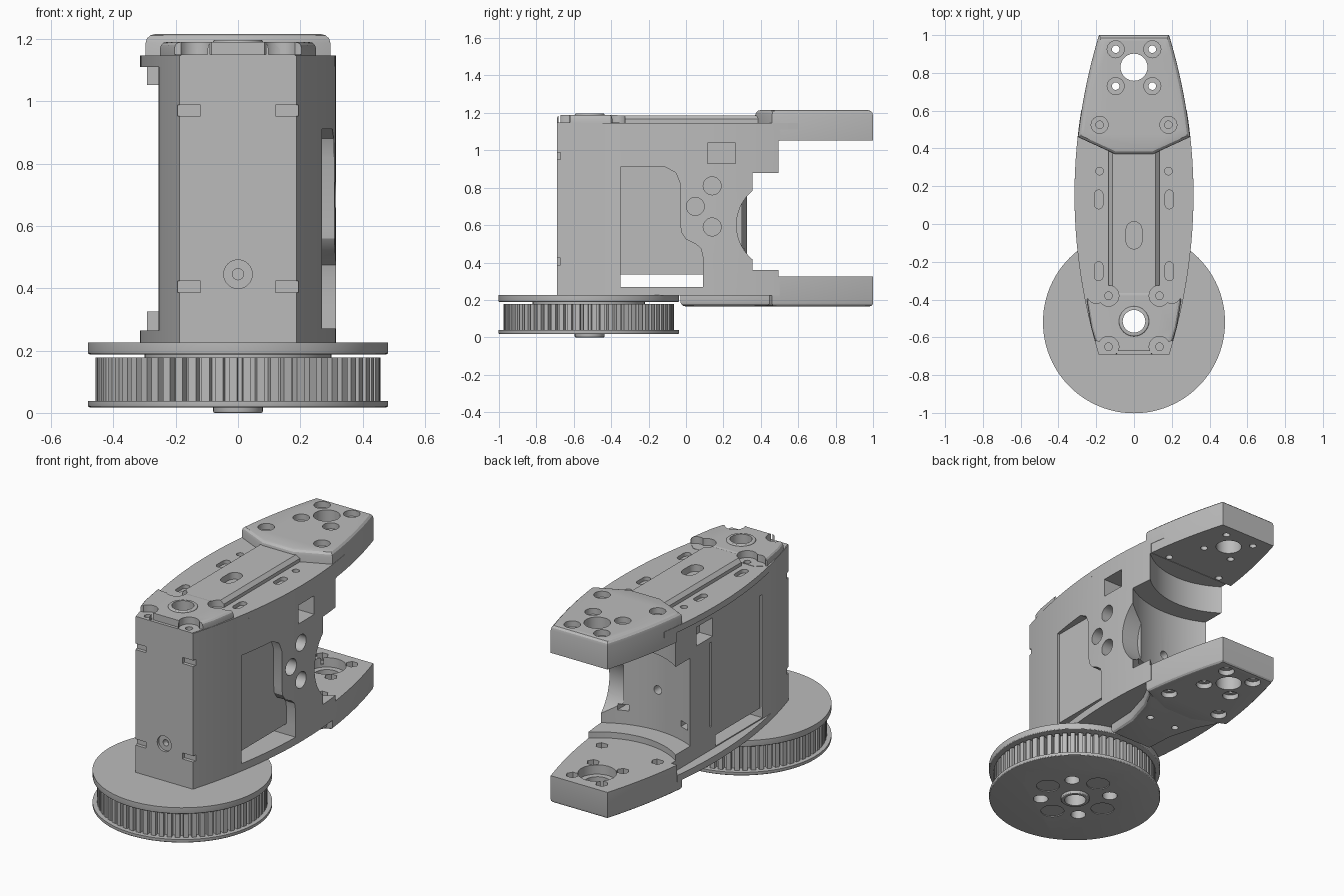
import bpy, bmesh, math
from mathutils import Matrix, Vector

if "Cube" in bpy.data.objects:
    bpy.data.objects.remove(bpy.data.objects["Cube"], do_unlink=True)

grey = bpy.data.materials.new("plain grey")
grey.use_nodes = True
grey.diffuse_color = (0.5, 0.5, 0.5, 1)
grey.node_tree.nodes["Principled BSDF"].inputs["Base Color"].default_value = (0.5, 0.5, 0.5, 1)

AXLE = -0.515   # y of the pulley axle
JOINT = 0.83    # y of the rear joint


def lens(y):
    """Half width of the arched side outline."""
    return 0.315 - (y - 0.155) ** 2 / 5.6


def lens_poly(y0, y1, flat=1.0, n=28):
    ys = [y0 + (y1 - y0) * i / n for i in range(n + 1)]
    right = [(lens(y), y) for y in ys]
    left = [(-min(lens(y), flat), y) for y in reversed(ys)]
    return right + left


def mirrored(pts):
    return pts + [(-x, y) for x, y in reversed(pts)]


def prism(name, pts, z0, z1, bevel=0, bevel_z=None, segments=3, axis="Z"):
    """Extruded outline; bevels the edges lying at height bevel_z."""
    bm = bmesh.new()
    face = bm.faces.new([bm.verts.new((x, y, z0)) for x, y in pts])
    ext = bmesh.ops.extrude_face_region(bm, geom=[face])
    up = [v for v in ext["geom"] if isinstance(v, bmesh.types.BMVert)]
    bmesh.ops.translate(bm, verts=up, vec=(0, 0, z1 - z0))
    bmesh.ops.recalc_face_normals(bm, faces=bm.faces)
    if bevel:
        rim = [e for e in bm.edges if all(abs(v.co.z - bevel_z) < 1e-5 for v in e.verts)]
        bmesh.ops.bevel(bm, geom=rim, offset=bevel, segments=segments, profile=0.5,
                        affect="EDGES", clamp_overlap=True)
    if axis == "X":   # outline given in (y, z), extruded along x
        bm.transform(Matrix(((0, 0, 1, 0), (1, 0, 0, 0), (0, 1, 0, 0), (0, 0, 0, 1))))
    elif axis == "Y":  # outline given in (z, x), extruded along y
        bm.transform(Matrix(((0, 1, 0, 0), (0, 0, 1, 0), (1, 0, 0, 0), (0, 0, 0, 1))))
    me = bpy.data.meshes.new(name)
    bm.to_mesh(me)
    bm.free()
    me.materials.append(grey)
    ob = bpy.data.objects.new(name, me)
    bpy.context.collection.objects.link(ob)
    return ob


def circle(x, y, r, n=32):
    return [(x + r * math.cos(2 * math.pi * i / n), y + r * math.sin(2 * math.pi * i / n))
            for i in range(n)]


def slot(x, y, w, h, n=8):
    """Upright rounded slot outline."""
    r, s = w / 2, (h - w) / 2
    a = [math.pi * i / n for i in range(n + 1)]
    return ([(x + r * math.cos(t), y + s + r * math.sin(t)) for t in a] +
            [(x - r * math.cos(t), y - s - r * math.sin(t)) for t in a])


def rect(x0, x1, y0, y1):
    return [(x0, y0), (x1, y0), (x1, y1), (x0, y1)]


def carve(ob, cuts):
    """Subtract each (outline, start, end, axis) from the object."""
    cutters = []
    for pts, a, b, axis in cuts:
        c = prism("cutter", pts, a, b, axis=axis)
        c.hide_render = True
        m = ob.modifiers.new("cut", "BOOLEAN")
        m.operation, m.solver, m.object = "DIFFERENCE", "EXACT", c
        cutters.append(c)
    dg = bpy.context.evaluated_depsgraph_get()
    dg.update()
    me = bpy.data.meshes.new_from_object(ob.evaluated_get(dg))
    ob.modifiers.clear()
    ob.data = me
    for c in cutters:
        bpy.data.objects.remove(c, do_unlink=True)


def drill(spots, r, z0, z1, n=24):
    return [(circle(x, y, r, n), z0, z1, "Z") for x, y in spots]


bore = drill([(0, AXLE)], 0.06, -0.1, 1.4)
joint_hole = drill([(0, JOINT)], 0.072, -0.1, 1.4)
boss_screws = [(s * x, y) for s in (-1, 1) for x, y in ((0.097, 0.925), (0.097, 0.73), (0.182, 0.525))]
front_screws = [(s * 0.135, y) for s in (-1, 1) for y in (-0.38, -0.65)]

# Main housing: arched on its left, flat on its right, hollowed behind for the joint
body = prism("housing", lens_poly(-0.69, 0.5, 0.255), 0.262, 1.112)
pocket = [(-0.35, 0.33), (0.09, 0.33), (0.09, 0.43), (0.08, 0.475), (0.05, 0.5), (0, 0.525),
          (-0.025, 0.56), (-0.03, 0.6), (-0.03, 0.82), (-0.055, 0.88), (-0.11, 0.91), (-0.35, 0.91)]
cuts = [
    (circle(0, 0.82, 0.557, 96), 0.36, 0.88, "Z"),
    (circle(0, 0.82, 0.44, 96), 0.325, 1.05, "Z"),
    (pocket, 0.255, 0.5, "X"),
    (rect(-0.35, 0.09, 0.27, 0.335), -0.5, 0.5, "X"),
    (rect(0.115, 0.265, 0.93, 1.04), 0.17, 0.5, "X"),
    (rect(0.115, 0.265, 0.93, 1.04), -0.5, -0.17, "X"),
    (circle(0.51, 0.6, 0.24, 64), 0.2, 0.5, "X"),
    (rect(-0.345, -0.33, 0.3, 1.0), -0.4, -0.235, "X"),
    (rect(0.125, 0.14, 0.4, 0.9), -0.4, -0.245, "X"),
    (slot(0.6, 0.0, 0.05, 0.05), 0.2, 0.35, "Y"),
    (circle(0.445, 0, 0.046), -0.8, -0.675, "Y"),
    (circle(0.445, 0, 0.018), -0.8, -0.64, "Y"),
]
cuts += [(circle(y, z, 0.048), 0.1, 0.5, "X") for y, z in ((0.14, 0.81), (0.05, 0.7), (0.14, 0.59))]
for s in (-1, 1):
    x0, x1 = sorted((s * 0.12, s * 0.2))
    cuts += [(rect(z - 0.018, z + 0.018, x0, x1), -0.8, -0.67, "Y") for z in (0.97, 0.405)]
    cuts.append((rect(0.44, 0.475, s * 0.2 - 0.03, s * 0.2 + 0.03), 0.2, 0.38, "Y"))
carve(body, cuts + bore)

# Top plate with its adjustment slots
top_slots = [(slot(s * 0.187, y, 0.045, 0.1), 1.125, 1.3, "Z") for s in (-1, 1) for y in (0.13, -0.25)]
small_holes = drill([(s * 0.182, 0.28) for s in (-1, 1)], 0.02, 1.0, 1.3)
top_plate = prism("top_plate", lens_poly(-0.69, 0.6), 1.11, 1.147)
carve(top_plate, top_slots + small_holes + bore + drill(front_screws, 0.02, 1.0, 1.3))

# Long rib along the top
rib = prism("top_rib", rect(-0.135, 0.135, -0.67, 0.42), 1.145, 1.187, 0.02, 1.187, 1)
carve(rib, bore + [(slot(0, -0.06, 0.085, 0.145), 1.13, 1.3, "Z")] +
      drill(front_screws, 0.055, 1.1, 1.3))

# Raised front cap with screw pockets and a collar round the axle
cap = prism("front_cap", mirrored([(0.183, -0.69), (0.225, -0.55), (0.25, -0.4), (0.2, -0.355)]),
            1.145, 1.19, 0.02, 1.19)
carve(cap, drill(front_screws, 0.055, 1.149, 1.3) + drill(front_screws, 0.02, 1.0, 1.3) + bore +
      [(rect(-0.09, 0.09, -0.75, -0.672), 1.149, 1.3, "Z")] +
      [(circle(s * 0.2, y, 0.05), 1.149, 1.3, "Z") for s in (-1, 1) for y in (-0.37, -0.67)])
collar = prism("axle_collar", circle(0, AXLE, 0.08), 1.15, 1.197, 0.008, 1.197)
carve(collar, bore)


# Rear bosses that carry the joint, above and below
def boss_outline():
    ys = [0.46 + 0.54 * i / 12 for i in range(13)]
    return mirrored([(0.1, 0.37)] + [(lens(y) - 0.002, y) for y in ys])


front_gap = rect(-0.4, 0.4, 0.3, 0.5)
top_boss = prism("top_boss", boss_outline(), 1.052, 1.215, 0.028, 1.215)
carve(top_boss, [(front_gap, 1.0, 1.112, "Z")] + joint_hole +
      drill(boss_screws, 0.045, 1.18, 1.3) + drill(boss_screws, 0.02, 1.0, 1.3))

low_boss = prism("bottom_boss", boss_outline(), 0.165, 0.325, 0.02, 0.165)
carve(low_boss, [(front_gap, 0.262, 0.4, "Z")] + joint_hole +
      drill([(0, JOINT)], 0.105, 0.27, 0.4) + drill(boss_screws, 0.045, 0.1, 0.195) +
      drill(boss_screws, 0.02, 0.1, 0.4) + drill(boss_screws, 0.035, 0.285, 0.4, 6))

# Bottom plate and its flared rib
low_plate = prism("bottom_plate", lens_poly(-0.69, 0.5), 0.225, 0.264)
carve(low_plate, bore)
low_rib = prism("bottom_rib", mirrored([(0.14, -0.03), (0.15, 0.15), (0.2, 0.32), (0.27, 0.45)]),
                0.166, 0.23, 0.025, 0.166)
carve(low_rib, drill([(s * 0.09, 0.25) for s in (-1, 1)], 0.02, 0.1, 0.21))

# Toothed pulley between two flanges
TEETH = 64
teeth = []
for i in range(TEETH):
    for f, r in ((0.0, 0.428), (0.3, 0.428), (0.36, 0.457), (0.94, 0.457)):
        t = 2 * math.pi * (i + f) / TEETH
        teeth.append((r * math.cos(t), AXLE - 0.005 + r * math.sin(t)))
d = 0.138
pulley_holes = drill([(sx * d, AXLE + sy * d) for sx in (-1, 1) for sy in (-1, 1)], 0.042, -0.1, 0.15)
rings = drill([(0.2, AXLE), (-0.2, AXLE), (0, AXLE + 0.2), (0, AXLE - 0.2)], 0.065, -0.1, 0.023)
centre = AXLE - 0.005
pulley = prism("pulley_teeth", teeth, 0.035, 0.178)
carve(pulley, bore + pulley_holes)
low_flange = prism("pulley_bottom_flange", circle(0, centre, 0.482, 96), 0.018, 0.038, 0.006, 0.018)
carve(low_flange, bore + pulley_holes + rings)
spacer = prism("pulley_spacer", circle(0, centre, 0.3, 64), 0.175, 0.192)
carve(spacer, bore)
high_flange = prism("pulley_top_flange", circle(0, centre, 0.482, 96), 0.188, 0.226, 0.006, 0.188)
carve(high_flange, bore)
hub = prism("pulley_hub", circle(0, AXLE, 0.08), 0.0, 0.03, 0.006, 0.0)
carve(hub, bore)

# Smooth the curved walls, keep the edges crisp
parts = [body, top_plate, rib, cap, collar, top_boss, low_boss, low_plate, low_rib,
         pulley, low_flange, spacer, high_flange, hub]
bpy.ops.object.select_all(action="DESELECT")
for ob in parts:
    ob.select_set(True)
bpy.context.view_layer.objects.active = body
bpy.ops.object.shade_smooth_by_angle(angle=math.radians(28))
